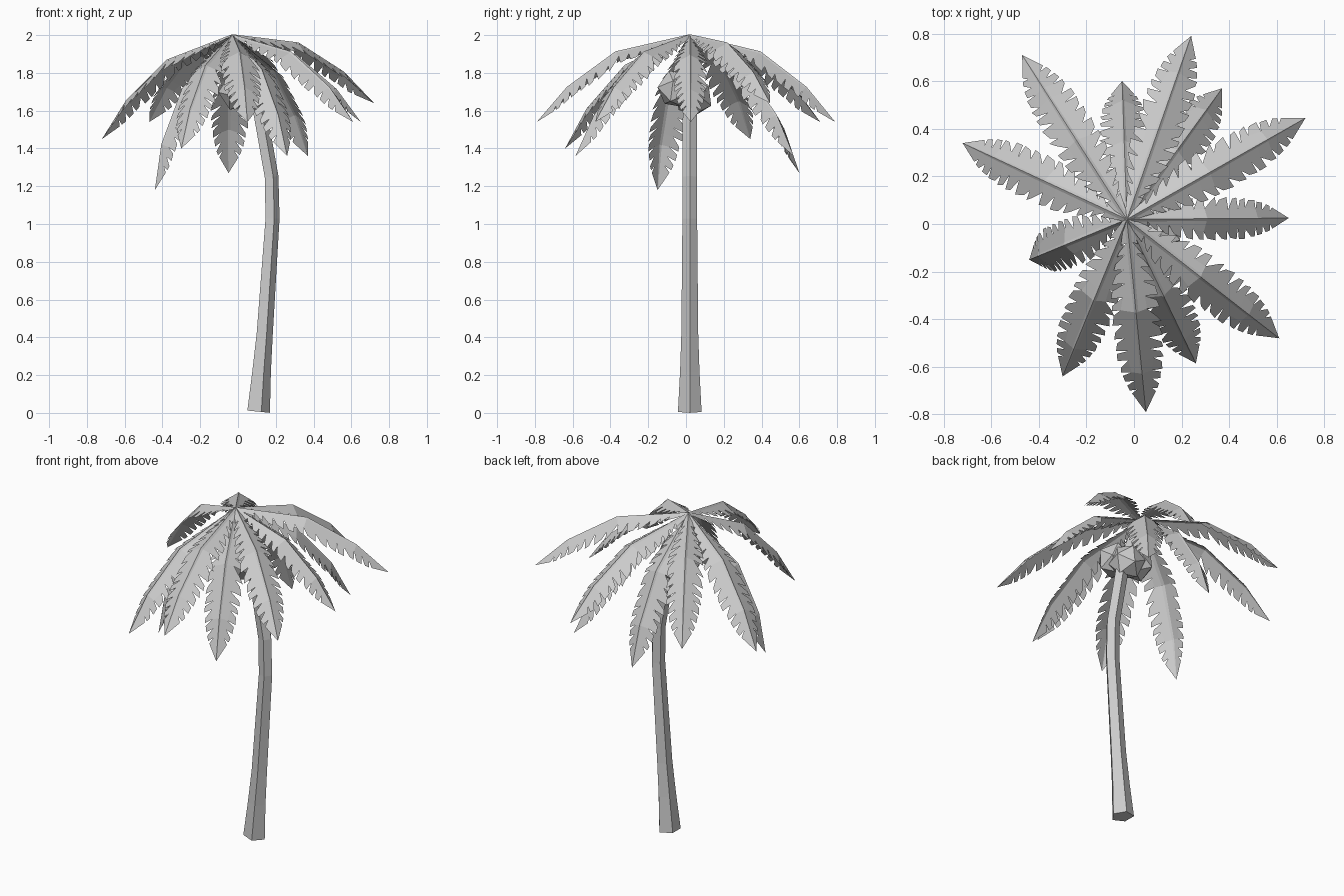
import bpy, bmesh, math, random
from mathutils import Vector, Matrix

random.seed(4)
cube = bpy.data.objects.get("Cube")
if cube:
    bpy.data.objects.remove(cube, do_unlink=True)

grey = bpy.data.materials.new("plain grey")
grey.use_nodes = True
grey.diffuse_color = (0.6, 0.6, 0.6, 1)
grey.node_tree.nodes["Principled BSDF"].inputs["Base Color"].default_value = (0.6, 0.6, 0.6, 1)


def to_mesh(bm, name):
    mesh = bpy.data.meshes.new(name)
    bm.to_mesh(mesh)
    bm.free()
    mesh.materials.append(grey)
    return mesh


def add(name, mesh, matrix=None):
    ob = bpy.data.objects.new(name, mesh)
    bpy.context.collection.objects.link(ob)
    if matrix:
        ob.matrix_world = matrix
    return ob


# Trunk: five-sided tube along a leaning curve, as (x, z, radius, slope)
CROWN = Vector((-0.03, 0.02, 2.0))
rings = [(0.103, 0.007, 0.066, 0.1), (0.12, 0.22, 0.054, 0.09),
         (0.137, 0.42, 0.047, 0.08), (0.179, 1.03, 0.041, 0),
         (0.174, 1.25, 0.04, -0.1), (0.112, 1.6, 0.039, -0.25),
         (0.02, 1.86, 0.032, -0.4)]
bm = bmesh.new()
loops = []
for x, z, r, slope in rings:
    loop = []
    for i in range(5):
        a = math.tau * i / 5
        dx = r * math.cos(a)
        loop.append(bm.verts.new((x + dx, 0.02 + r * math.sin(a), z - dx * slope)))
    loops.append(loop)
for low, high in zip(loops, loops[1:]):
    for i in range(5):
        j = (i + 1) % 5
        bm.faces.new((low[i], low[j], high[j], high[i]))
bm.faces.new(loops[0][::-1])
bm.faces.new(loops[-1])
add("trunk", to_mesh(bm, "trunk"))

# Nuts: faceted balls clustered under the crown
nuts = [(0.1, -0.05, 1.715), (0.085, 0.04, 1.67), (0.0, 0.02, 1.70)]
for n, centre in enumerate(nuts):
    bm = bmesh.new()
    bmesh.ops.create_icosphere(bm, subdivisions=1, radius=0.105)
    turn = Matrix.Rotation(n * 1.3 + 0.4, 4, 'X') @ Matrix.Rotation(n * 0.8, 4, 'Y')
    add(f"nut_{n + 1}", to_mesh(bm, "nut"), Matrix.Translation(centre) @ turn)


def interpolate(points, u):
    for (a, va), (b, vb) in zip(points, points[1:]):
        if u <= b:
            return va + (vb - va) * (u - a) / (b - a)
    return points[-1][1]


# Frond: folded blade with torn edges, bending at two kinks
LENGTH = 0.93
SPINE = [(0, 0), (0.385, 0.115), (0.70, 0.08), (LENGTH, 0)]
WIDTH = [(0, 0.012), (0.1, 0.035), (0.2, 0.08), (0.32, 0.112), (0.5, 0.12),
         (0.68, 0.11), (0.8, 0.075), (LENGTH, 0.0)]
CUTS = [0.0, 0.1, 0.15, 0.21, 0.27, 0.33, 0.385, 0.46, 0.53, 0.59,
        0.64, 0.7, 0.75, 0.8]


def blade_point(u, s, side):
    return (u, side * s * 0.87, interpolate(SPINE, u) - s * 0.48)


bm = bmesh.new()
for side in (-1, 1):
    depth = [random.uniform(0.4, 0.65) for c in CUTS]
    for k in range(len(CUTS) - 1):
        a, b = CUTS[k], CUTS[k + 1]
        gap = (b - a) * random.uniform(0.25, 0.6) if k else 0
        lean = 0.015 if k else 0
        ua, ub = a + lean + gap, b + 0.015
        trim = random.uniform(0.82, 1.0)
        pts = [(a, 0), (b, 0), (b + 0.002, interpolate(WIDTH, b) * depth[k + 1]),
               (ub, interpolate(WIDTH, ub)), (ua, interpolate(WIDTH, ua) * trim),
               (a + 0.002, interpolate(WIDTH, a) * depth[k])]
        verts = [bm.verts.new(blade_point(u, s, side)) for u, s in pts]
        # inner strip and outer flap of the leaflet
        for ids in ((0, 1, 2, 5), (5, 2, 3, 4)):
            face = [verts[i] for i in ids]
            bm.faces.new(face if side > 0 else face[::-1])
    # pointed end
    a = CUTS[-1]
    pts = [(a, 0), (LENGTH, 0), (a + 0.03, interpolate(WIDTH, a + 0.03)),
           (a + 0.002, interpolate(WIDTH, a) * depth[-1])]
    verts = [bm.verts.new(blade_point(u, s, side)) for u, s in pts]
    bm.faces.new(verts if side > 0 else verts[::-1])

# Midrib: slim three-sided rod tapering to the tip
previous = None
for (u, v), r in zip(SPINE, (0.012, 0.01, 0.007, 0.001)):
    ring = [bm.verts.new((u, y * r, v + h * r)) for y, h in ((-1, -0.5), (1, -0.5), (0, 0.4))]
    if previous:
        for i in range(3):
            j = (i + 1) % 3
            bm.faces.new((previous[i], previous[j], ring[j], ring[i]))
    previous = ring
bmesh.ops.remove_doubles(bm, verts=bm.verts, dist=0.0003)
frond = to_mesh(bm, "frond")

# Crown: the same frond aimed at each tip and sized to reach it
tips = [(0.65, 0.025, 1.54), (0.72, 0.445, 1.64), (0.37, 0.57, 1.36),
        (0.24, 0.79, 1.54), (-0.05, 0.60, 1.27), (-0.47, 0.71, 1.54),
        (-0.72, 0.34, 1.45), (-0.44, -0.15, 1.18), (-0.30, -0.64, 1.40),
        (0.05, -0.79, 1.54), (0.26, -0.585, 1.36), (0.61, -0.48, 1.54)]
for n, tip in enumerate(tips):
    reach = Vector(tip) - CROWN
    along = reach.normalized()
    across = Vector((0, 0, 1)).cross(along).normalized()
    up = along.cross(across)
    frame = Matrix((along, across, up)).transposed().to_4x4()
    size = Matrix.Scale(reach.length / LENGTH, 4)
    add(f"frond_{n + 1}", frond, Matrix.Translation(CROWN) @ frame @ size)
